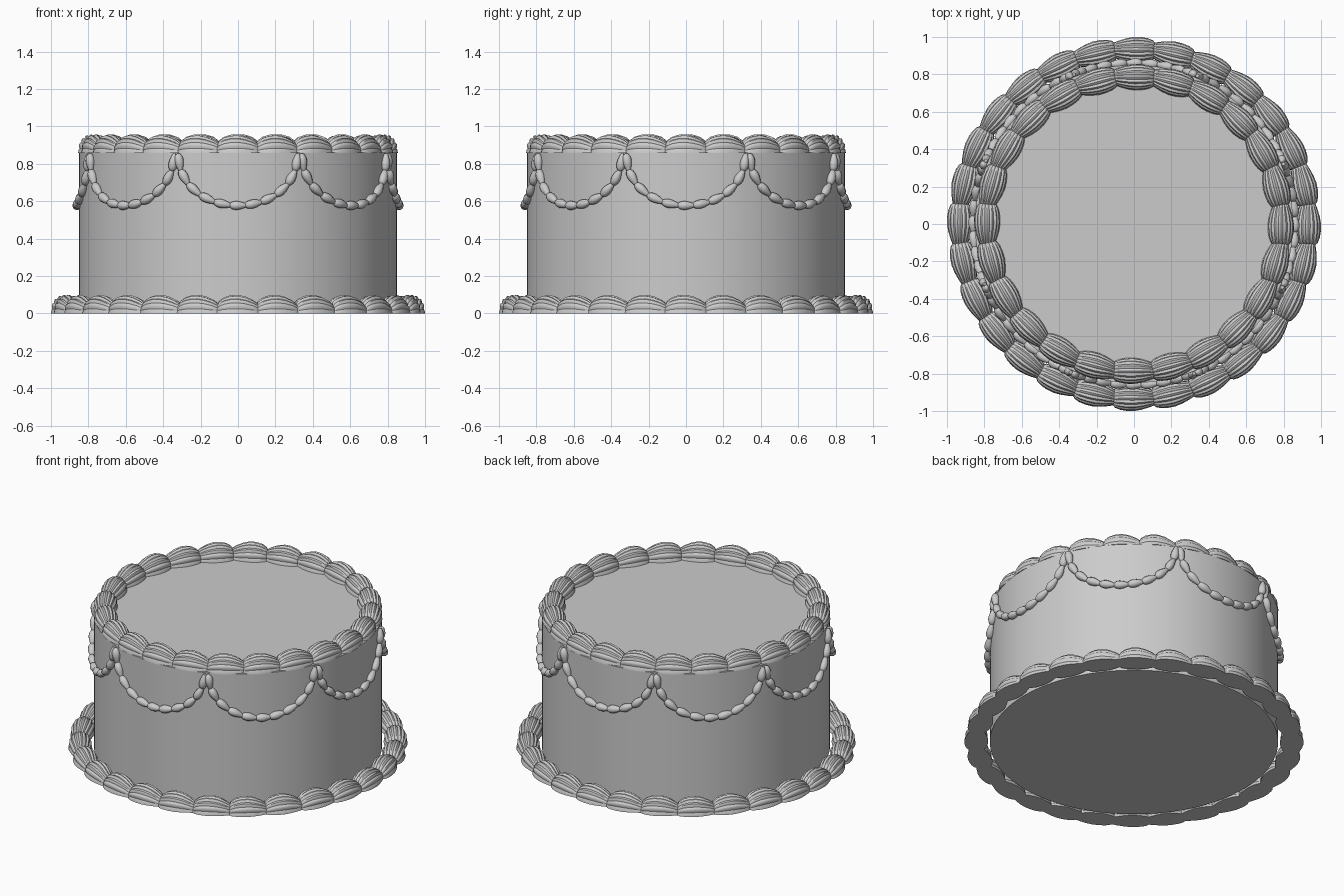
import bpy, bmesh, math
from mathutils import Matrix, Vector

if "Cube" in bpy.data.objects:
    bpy.data.objects.remove(bpy.data.objects["Cube"])

SHELL_R, SWAGS, BEADS = 0.93, 8, 11


def loft(bm, rings, matrix):
    """Skin a list of closed rings and cap both ends."""
    rows = [[bm.verts.new(matrix @ Vector(p)) for p in ring] for ring in rings]
    n = len(rows[0])
    for a, b in zip(rows, rows[1:]):
        for i in range(n):
            j = (i + 1) % n
            bm.faces.new((a[i], a[j], b[j], b[i]))
    bm.faces.new(rows[0][::-1])
    bm.faces.new(rows[-1])


def finish(bm, name, angle):
    bmesh.ops.recalc_face_normals(bm, faces=bm.faces)
    mesh = bpy.data.meshes.new(name)
    bm.to_mesh(mesh)
    bm.free()
    obj = bpy.data.objects.new(name, mesh)
    bpy.context.collection.objects.link(obj)
    bpy.ops.object.select_all(action='DESELECT')
    obj.select_set(True)
    bpy.context.view_layer.objects.active = obj
    bpy.ops.object.shade_smooth_by_angle(angle=math.radians(angle))
    return obj


# Piped shell: (position along, half width, height), wide end first
STATIONS = [(-0.112, 0.040, 0.045), (-0.100, 0.053, 0.068), (-0.075, 0.063, 0.086),
            (-0.040, 0.069, 0.097), (0.0, 0.070, 0.099), (0.040, 0.063, 0.090),
            (0.080, 0.051, 0.072), (0.108, 0.040, 0.052), (0.116, 0.030, 0.036)]


def shell_rings(lobes=8, steps=32):
    rings = []
    for y, w, h in STATIONS:
        ring = []
        for k in range(steps + 1):
            a = math.pi * k / steps
            r = 1 - 0.09 * (1 - abs(math.cos(lobes * a)))
            ring.append((r * w * math.cos(a), y, r * h * max(math.sin(a), 0) ** 0.8))
        rings.append(ring)
    return rings


def border(name, count, radius, z):
    bm = bmesh.new()
    for i in range(count):
        turn = Matrix.Rotation(2 * math.pi * i / count, 4, 'Z')
        loft(bm, shell_rings(), turn @ Matrix.Translation((radius, 0, z)))
    finish(bm, name, 35)


# Cake body
bm = bmesh.new()
bmesh.ops.create_cone(bm, cap_ends=True, segments=96, radius1=0.85, radius2=0.85,
                      depth=0.86, matrix=Matrix.Translation((0, 0, 0.43)))
finish(bm, "cake_body", 40)

# Shell borders
border("bottom_border", 28, SHELL_R, 0.0)
border("top_border", 24, 0.785, 0.858)


# Garland path: half ellipse wrapped around the side
def swag_point(centre, t):
    ang = centre - math.pi / SWAGS * math.cos(t) * 0.97
    r = 0.862
    return Vector((r * math.cos(ang), r * math.sin(ang), 0.85 - 0.275 * math.sin(t) ** 0.95))


# Teardrop bead: (fraction along, radius)
BEAD = [(-0.5, 0.007), (-0.44, 0.015), (-0.3, 0.022), (-0.1, 0.025),
        (0.12, 0.022), (0.35, 0.015), (0.5, 0.009)]
bm = bmesh.new()
for s in range(SWAGS):
    centre = 2 * math.pi * s / SWAGS
    path = [swag_point(centre, math.pi * k / 200) for k in range(201)]
    dist = [0.0]
    for p, q in zip(path, path[1:]):
        dist.append(dist[-1] + (q - p).length)
    marks = [path[min(range(201), key=lambda k: abs(dist[k] - dist[-1] * b / BEADS))]
             for b in range(BEADS + 1)]
    for p, q in zip(marks, marks[1:]):
        mid, along = (p + q) / 2, (q - p).normalized()
        out = Vector((mid.x, mid.y, 0)).normalized()
        out = (out - along * out.dot(along)).normalized()
        side = along.cross(out)
        length = (q - p).length * 1.1
        rings = [[mid + along * f * length + (out * math.cos(a) + side * math.sin(a)) * r
                  for a in (2 * math.pi * k / 10 for k in range(10))] for f, r in BEAD]
        loft(bm, rings, Matrix.Identity(4))
finish(bm, "garland", 50)
